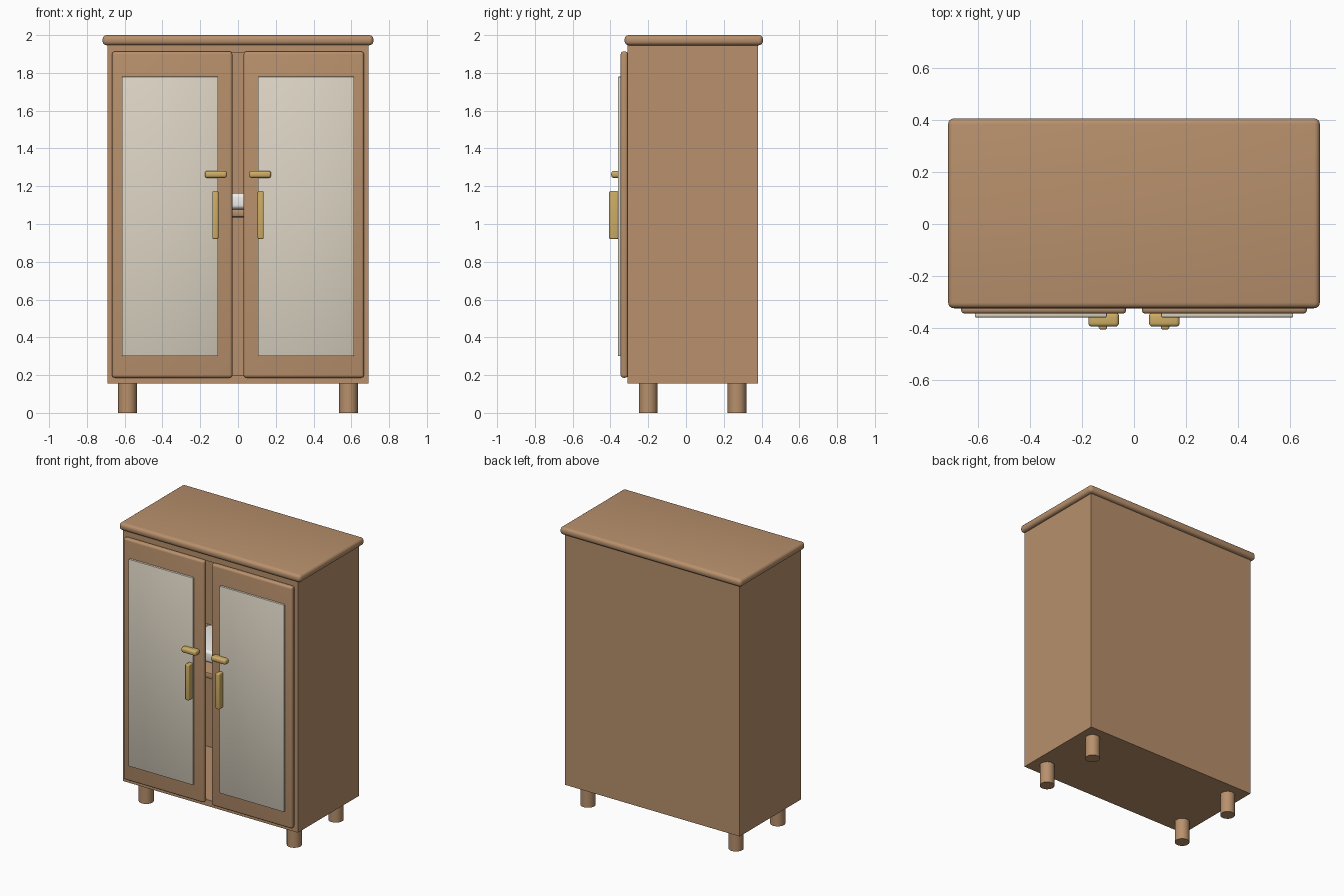
import bpy
from math import radians

if "Cube" in bpy.data.objects:
    bpy.data.objects.remove(bpy.data.objects["Cube"])


def material(name, rgb):
    m = bpy.data.materials.new(name)
    m.diffuse_color = (*rgb, 1)
    m.use_nodes = True
    m.node_tree.nodes["Principled BSDF"].inputs["Base Color"].default_value = m.diffuse_color
    return m


WOOD = material("wood", (0.48, 0.28, 0.15))
PANEL = material("pale_panel", (0.72, 0.66, 0.55))
BRASS = material("brass", (0.62, 0.42, 0.13))
WHITE = material("white_cloth", (0.9, 0.88, 0.84))


def finish(ob, name, mat):
    ob.name = name
    ob.data.materials.append(mat)
    bpy.ops.object.shade_smooth_by_angle(angle=radians(35))
    return ob


def box(name, x, y, z, mat, bevel=0.0, segments=4):
    """Box from (min, max) ranges, with optional rounded edges."""
    bpy.ops.mesh.primitive_cube_add(size=1, location=[sum(r) / 2 for r in (x, y, z)])
    ob = bpy.context.object
    ob.scale = [r[1] - r[0] for r in (x, y, z)]
    bpy.ops.object.transform_apply(location=False, rotation=False, scale=True)
    if bevel:
        mod = ob.modifiers.new("rounding", 'BEVEL')
        mod.width = bevel
        mod.segments = segments
        bpy.ops.object.modifier_apply(modifier=mod.name)
    return finish(ob, name, mat)


def mirrored(side, a, b):
    return (a, b) if side > 0 else (-b, -a)


# Hollow carcass
W, T = 0.69, 0.045
YF, YB = -0.31, 0.38
box("carcass_floor", (-W, W), (YF, YB), (0.155, 0.2), WOOD)
box("carcass_ceiling", (-W, W), (YF, YB), (1.905, 1.95), WOOD)
box("back_panel", (-W + T, W - T), (0.36, YB), (0.2, 1.905), WOOD)
box("shelf", (-W + T, W - T), (-0.26, 0.36), (1.035, 1.08), WOOD, 0.012, 2)
box("top_slab", (-0.717, 0.717), (-0.325, 0.407), (1.946, 2.0), WOOD, 0.022)

# Folded linen on the shelf, glimpsed between the doors
box("folded_linen", (-0.38, 0.38), (-0.14, 0.22), (1.08, 1.163), WHITE, 0.02)

for s, tag in ((-1, "left"), (1, "right")):
    box(f"{tag}_side", mirrored(s, W - T, W), (YF, YB), (0.2, 1.905), WOOD)

    # Doors with inlaid panels
    box(f"{tag}_door", mirrored(s, 0.03, 0.667), (-0.346, -0.307), (0.186, 1.913), WOOD, 0.015)
    box(f"{tag}_door_panel", mirrored(s, 0.105, 0.614), (-0.36, -0.335), (0.3, 1.78), PANEL, 0.004, 2)

    # Brass fittings
    box(f"{tag}_handle", mirrored(s, 0.104, 0.136), (-0.407, -0.358), (0.92, 1.175), BRASS, 0.008)
    box(f"{tag}_latch", mirrored(s, 0.058, 0.176), (-0.396, -0.342), (1.244, 1.281), BRASS, 0.014)

    # Legs
    for y, end in ((-0.2, "front"), (0.27, "back")):
        bpy.ops.mesh.primitive_cylinder_add(vertices=32, radius=0.049, depth=0.16,
                                            location=(s * 0.585, y, 0.08))
        finish(bpy.context.object, f"{tag}_{end}_leg", WOOD)
